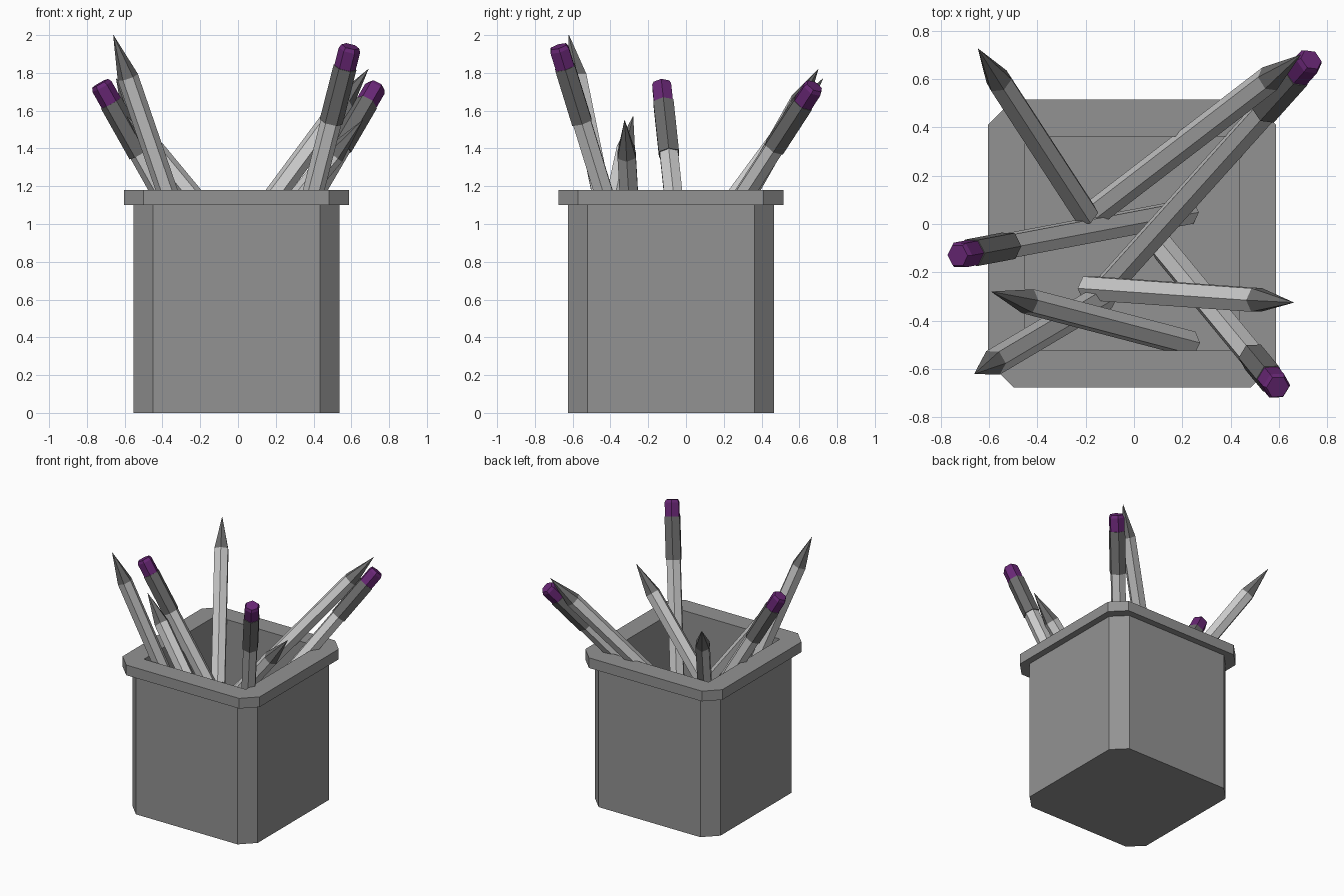
import bpy, bmesh, math
from mathutils import Vector

if "Cube" in bpy.data.objects:
    bpy.data.objects.remove(bpy.data.objects["Cube"])


def material(name, r, g, b):
    m = bpy.data.materials.new(name)
    m.diffuse_color = (r, g, b, 1.0)
    m.use_nodes = True
    m.node_tree.nodes["Principled BSDF"].inputs["Base Color"].default_value = m.diffuse_color
    return m


def loft(name, rings, mat=None):
    """Skin a list of equal-length vertex rings and cap both ends."""
    bm = bmesh.new()
    loops = [[bm.verts.new(p) for p in ring] for ring in rings]
    n = len(loops[0])
    for a, b in zip(loops, loops[1:]):
        for i in range(n):
            j = (i + 1) % n
            bm.faces.new((a[i], a[j], b[j], b[i]))
    bm.faces.new(loops[0][::-1])
    bm.faces.new(loops[-1])
    bmesh.ops.remove_doubles(bm, verts=bm.verts, dist=0.0005)
    bmesh.ops.recalc_face_normals(bm, faces=bm.faces)
    mesh = bpy.data.meshes.new(name)
    bm.to_mesh(mesh)
    bm.free()
    obj = bpy.data.objects.new(name, mesh)
    bpy.context.collection.objects.link(obj)
    if mat:
        mesh.materials.append(mat)
    return obj


def clipped_square(half, cut, z, cx=-0.008, cy=-0.08):
    """Square with its four corners cut off, as a ring of eight points."""
    k = half - cut
    pts = [(half, -k), (half, k), (k, half), (-k, half),
           (-half, k), (-half, -k), (-k, -half), (k, -half)]
    return [(cx + x, cy + y, z) for x, y in pts]


def hex_loft(name, base, end, profile, mat=None):
    """Six-sided rod; profile is (distance back from end, radius) pairs."""
    base, end = Vector(base), Vector(end)
    axis = end - base
    length = axis.length
    q = Vector((0, 0, 1)).rotation_difference(axis)
    rings = []
    for back, r in profile:
        rings.append([base + q @ Vector((r * math.cos(i * math.pi / 3),
                                         r * math.sin(i * math.pi / 3),
                                         length - back)) for i in range(6)])
    return loft(name, rings, mat)


purple = material("eraser_purple", 0.14, 0.02, 0.18)
cup_grey = material("cup_grey", 0.29, 0.29, 0.29)
dark_grey = material("dark_grey", 0.15, 0.15, 0.15)

# Cup: outer wall, overhanging rim, square well
loft("cup", [
    clipped_square(0.545, 0.103, 0.0),
    clipped_square(0.545, 0.103, 1.10),
    clipped_square(0.596, 0.105, 1.10),
    clipped_square(0.596, 0.105, 1.18),
    clipped_square(0.443, 0.0, 1.18),
    clipped_square(0.443, 0.0, 0.05),
], cup_grey)

R = 0.056

# Pencils standing point up: (base, tip); only the last part of the point is dark
point_up = [
    ((-0.12, -0.30, 0.43), (-0.66, -0.62, 2.00)),
    ((-0.20, 0.04, 0.84), (-0.645, 0.725, 1.77)),
    ((-0.17, 0.04, 0.66), (0.69, 0.70, 1.82)),
    ((0.23, -0.495, 0.58), (-0.59, -0.28, 1.57)),
    ((-0.19, -0.265, 0.52), (0.66, -0.325, 1.55)),
]
for n, (base, tip) in enumerate(point_up, 1):
    length = (Vector(tip) - Vector(base)).length
    hex_loft(f"pencil_shaft_{n}", base, tip, [(length, R), (0.24, R)])
    hex_loft(f"pencil_point_{n}", base, tip, [(0.24, R), (0.0, 0.001)], dark_grey)

# Pencils standing eraser up: (base, eraser end)
eraser_up = [
    ((0.22, 0.05, 0.06), (-0.73, -0.13, 1.745)),
    ((0.12, -0.10, 0.08), (0.595, -0.675, 1.94)),
    ((-0.12, -0.27, 0.27), (0.733, 0.68, 1.73)),
]
for n, (base, end) in enumerate(eraser_up, 1):
    length = (Vector(end) - Vector(base)).length
    hex_loft(f"eraser_pencil_shaft_{n}", base, end, [(length, R), (0.42, R)])
    hex_loft(f"ferrule_{n}", base, end, [(0.43, 0.062), (0.12, 0.062)], dark_grey)
    hex_loft(f"eraser_{n}", base, end,
             [(0.13, 0.058), (0.02, 0.058), (0.0, 0.048)], purple)
